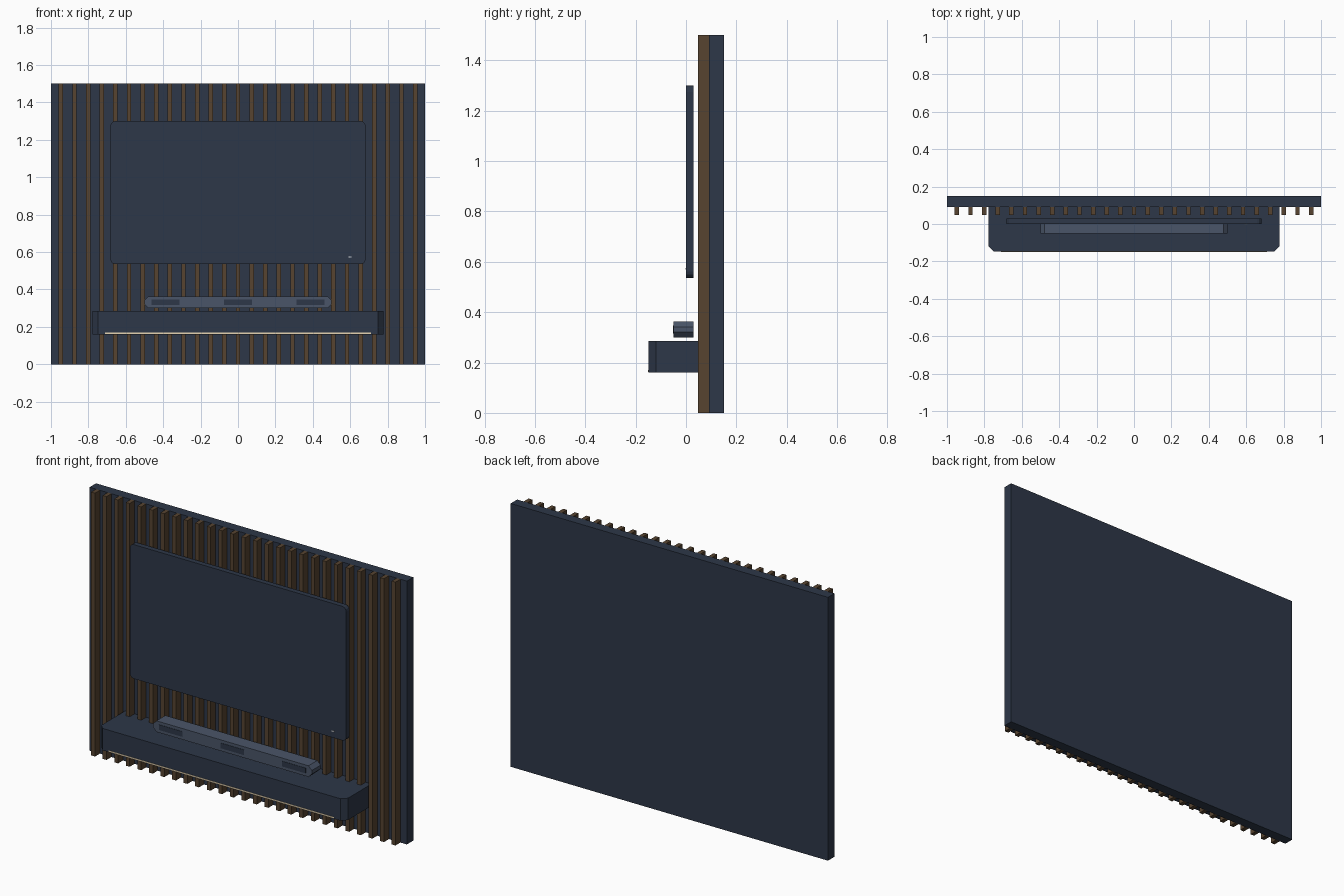
import bpy, bmesh

cube = bpy.data.objects.get("Cube")
if cube:
    bpy.data.objects.remove(cube, do_unlink=True)


def material(name, hex_code):
    def linear(c):
        return c / 12.92 if c <= 0.04045 else ((c + 0.055) / 1.055) ** 2.4
    rgb = [linear(v / 255) for v in bytes.fromhex(hex_code)]
    m = bpy.data.materials.new(name)
    m.use_nodes = True
    m.diffuse_color = (*rgb, 1)
    m.node_tree.nodes["Principled BSDF"].inputs["Base Color"].default_value = (*rgb, 1)
    return m


navy = material("dark navy", "2d3748")
grey = material("slate grey", "4a5568")
wood = material("dark wood", "574430")
cream = material("warm light", "fde9c4")
white = material("indicator white", "f7fafc")


def box(name, mat, x, y, z, bevel=0, segments=1, corner=None):
    """Box from (min, max) ranges; corner picks the edges to bevel."""
    bm = bmesh.new()
    bmesh.ops.create_cube(bm, size=1)
    for v in bm.verts:
        v.co = [r[0] if c < 0 else r[1] for c, r in zip(v.co, (x, y, z))]
    if bevel:
        edges = [e for e in bm.edges if corner(e.verts[0].co, e.verts[1].co)]
        bmesh.ops.bevel(bm, geom=edges, offset=bevel, segments=segments,
                        profile=0.5, affect='EDGES')
    mesh = bpy.data.meshes.new(name)
    bm.to_mesh(mesh)
    bm.free()
    mesh.materials.append(mat)
    ob = bpy.data.objects.new(name, mesh)
    bpy.context.scene.collection.objects.link(ob)
    return ob


def depth_edge(a, b):
    return abs(a.y - b.y) > 0.001


def front_upright(a, b):
    return abs(a.z - b.z) > 0.001 and a.y < 0


# Back panel with vertical slats
box("wall_panel", navy, (-1, 1), (0.092, 0.15), (0, 1.5))
slat = box("slat", wood, (-0.012, 0.012), (0.048, 0.092), (0, 1.5))
slat.location.x = -0.947
array = slat.modifiers.new("row", 'ARRAY')
array.count = 27
array.use_relative_offset = False
array.use_constant_offset = True
array.constant_offset_displace = (2 * 0.947 / 26, 0, 0)

# Television with rounded corners and a standby light
box("television", navy, (-0.682, 0.682), (0, 0.03), (0.536, 1.3), 0.025, 3, depth_edge)
box("standby_light", white, (0.591, 0.607), (-0.002, 0.001), (0.57, 0.576))

# Floating shelf with chamfered front corners and a light strip
box("shelf", navy, (-0.777, 0.777), (-0.148, 0.093), (0.16, 0.285), 0.028, 1, front_upright)
box("light_strip", cream, (-0.71, 0.71), (-0.15, -0.147), (0.162, 0.17))

# Soundbar with three speaker grilles
box("soundbar", grey, (-0.5, 0.5), (-0.05, 0.03), (0.3, 0.363), 0.021, 1, depth_edge)
for name, cx in (("right", -0.388), ("centre", 0), ("left", 0.388)):
    box(name + "_grille", navy, (cx - 0.074, cx + 0.074), (-0.052, -0.049), (0.316, 0.346))
